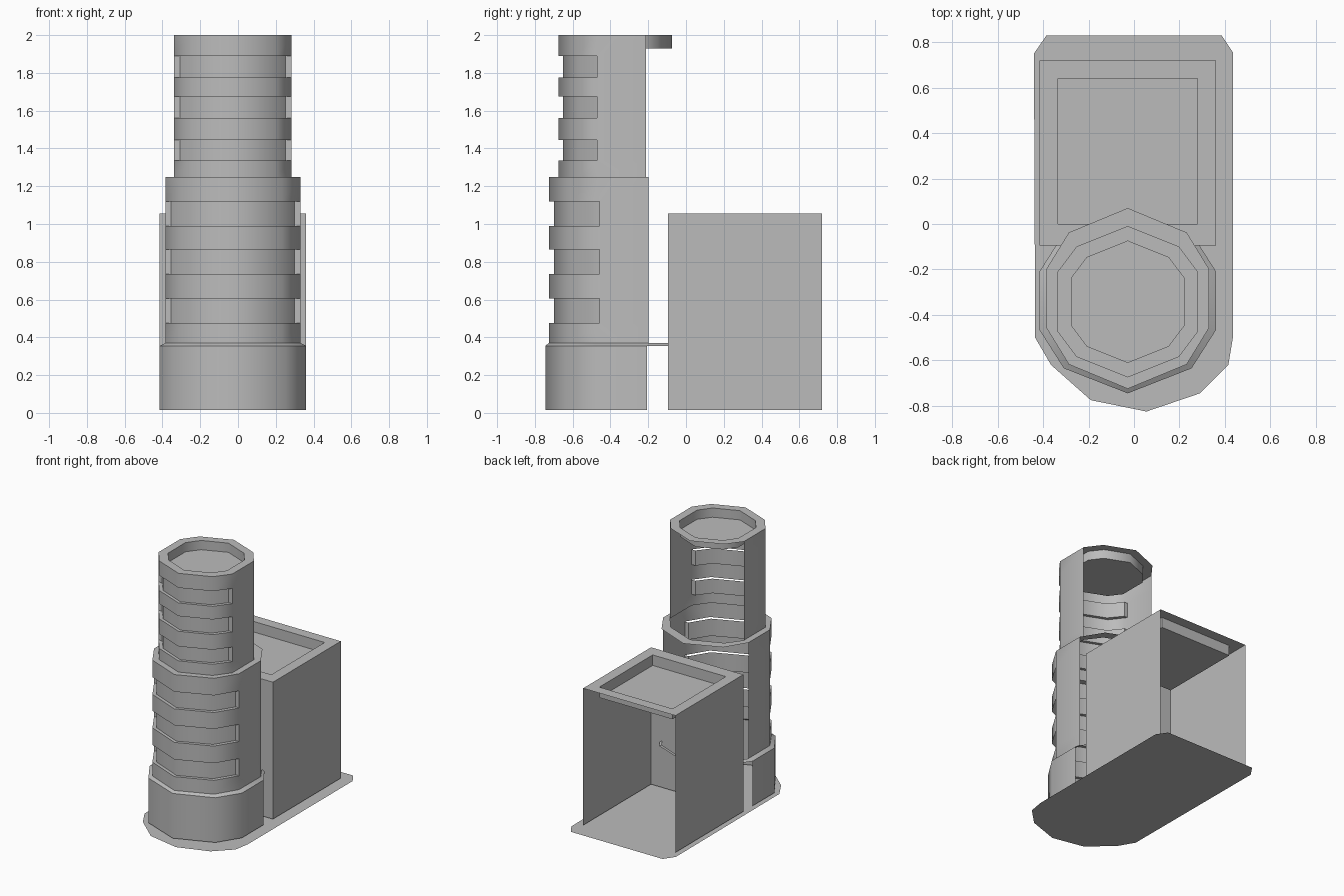
import bpy
import bmesh
from math import radians

cube = bpy.data.objects.get("Cube")
if cube:
    bpy.data.objects.remove(cube, do_unlink=True)

GREY = (0.5, 0.5, 0.5, 1.0)
mat = bpy.data.materials.new("plain grey")
mat.use_nodes = True
mat.diffuse_color = GREY
mat.node_tree.nodes["Principled BSDF"].inputs["Base Color"].default_value = GREY

CX = -0.0275  # tower axis


def plan(half_x, half_y, cy=-0.34, side=0.13):
    """Ten-sided tower plan, from the back of the -x side round the front."""
    dx, dy = 0.725 * half_x, 0.73 * half_y
    front = [(-half_x, side), (-half_x, -side), (-dx, -dy), (0, -half_y),
             (dx, -dy), (half_x, -side), (half_x, side)]
    back = [(dx, dy), (0, half_y), (-dx, dy)]
    return [(CX + x, cy + y) for x, y in front + back]


def rect(x0, x1, y0, y1):
    return [(x0, y1), (x0, y0), (x1, y0), (x1, y1)]


def band(bm, low, z0, high, z1, closed=False):
    """Strip of quads joining two matching outlines."""
    n = len(low)
    a = [bm.verts.new((x, y, z0)) for x, y in low]
    b = [bm.verts.new((x, y, z1)) for x, y in high]
    for i in range(n if closed else n - 1):
        j = (i + 1) % n
        bm.faces.new((a[i], a[j], b[j], b[i]))


def sheet(bm, outline, z):
    bm.faces.new([bm.verts.new((x, y, z)) for x, y in outline])


def finish(bm, name):
    bmesh.ops.remove_doubles(bm, verts=bm.verts, dist=0.0005)
    me = bpy.data.meshes.new(name)
    bm.to_mesh(me)
    bm.free()
    ob = bpy.data.objects.new(name, me)
    bpy.context.collection.objects.link(ob)
    me.materials.append(mat)
    bpy.ops.object.select_all(action='DESELECT')
    ob.select_set(True)
    bpy.context.view_layer.objects.active = ob
    bpy.ops.object.shade_smooth_by_angle(angle=radians(50))
    return ob


def storey_wall(name, outline, inner, z0, z1, slots):
    """Open-backed wall with recessed window bands across the front."""
    bm = bmesh.new()
    wall, front, recess = outline[:7], outline[1:6], inner[1:6]
    z = z0
    for lo, hi in slots:
        band(bm, wall, z, wall, lo)
        band(bm, wall[:2], lo, wall[:2], hi)
        band(bm, wall[5:], lo, wall[5:], hi)
        band(bm, front, lo, recess, lo)          # sill
        band(bm, recess, lo, recess, hi)         # window band
        for i in (0, 4):                         # jambs
            jamb = [front[i], recess[i]] if i == 0 else [recess[i], front[i]]
            band(bm, jamb, lo, jamb, hi)
        z = hi
    band(bm, wall, z, wall, z1)
    return finish(bm, name)


def sunken_roof(name, outer, inner, top, floor):
    """Flat rim, inner parapet and sunken floor."""
    bm = bmesh.new()
    band(bm, outer, top, inner, top, True)
    band(bm, inner, top, inner, floor, True)
    sheet(bm, inner, floor)
    return finish(bm, name)


# Ground plate
bm = bmesh.new()
sheet(bm, [(-0.385, 0.83), (-0.44, 0.75), (-0.435, -0.5), (-0.365, -0.62),
           (-0.19, -0.775), (0.055, -0.825), (0.29, -0.745), (0.415, -0.62),
           (0.435, -0.5), (0.435, 0.755), (0.385, 0.83)], 0)
finish(bm, "ground_plate")

# Rear block, open at the back
block = rect(-0.415, 0.36, -0.095, 0.72)
bm = bmesh.new()
band(bm, block, 0.015, block, 1.055)
finish(bm, "block_walls")
sunken_roof("block_roof", block, rect(-0.335, 0.28, 0, 0.64), 1.055, 0.975)

# Tower plans
base = plan(0.3875, 0.4075, -0.3375)
lower = plan(0.3575, 0.3975, -0.3275)
lower_in = plan(0.3275, 0.3725, -0.3275)
upper = plan(0.31, 0.333, -0.342)
upper_in = plan(0.28, 0.31, -0.342)
rim_in = plan(0.2475, 0.267, -0.342, 0.105)

# Tower base and its sloped ledge
bm = bmesh.new()
band(bm, base[:7], 0.015, base[:7], 0.355)
finish(bm, "tower_base")
bm = bmesh.new()
band(bm, base, 0.355, lower, 0.37, True)
finish(bm, "base_ledge")

# Lower and upper storeys
storey_wall("lower_tower", lower, lower_in, 0.37, 1.25,
            [(0.475, 0.605), (0.735, 0.865), (0.99, 1.12)])
bm = bmesh.new()
band(bm, lower, 1.25, upper, 1.25, True)
finish(bm, "middle_ledge")
storey_wall("upper_tower", upper, upper_in, 1.25, 2.0,
            [(1.335, 1.445), (1.56, 1.675), (1.775, 1.89)])
sunken_roof("tower_roof", upper, rim_in, 2.0, 1.93)
